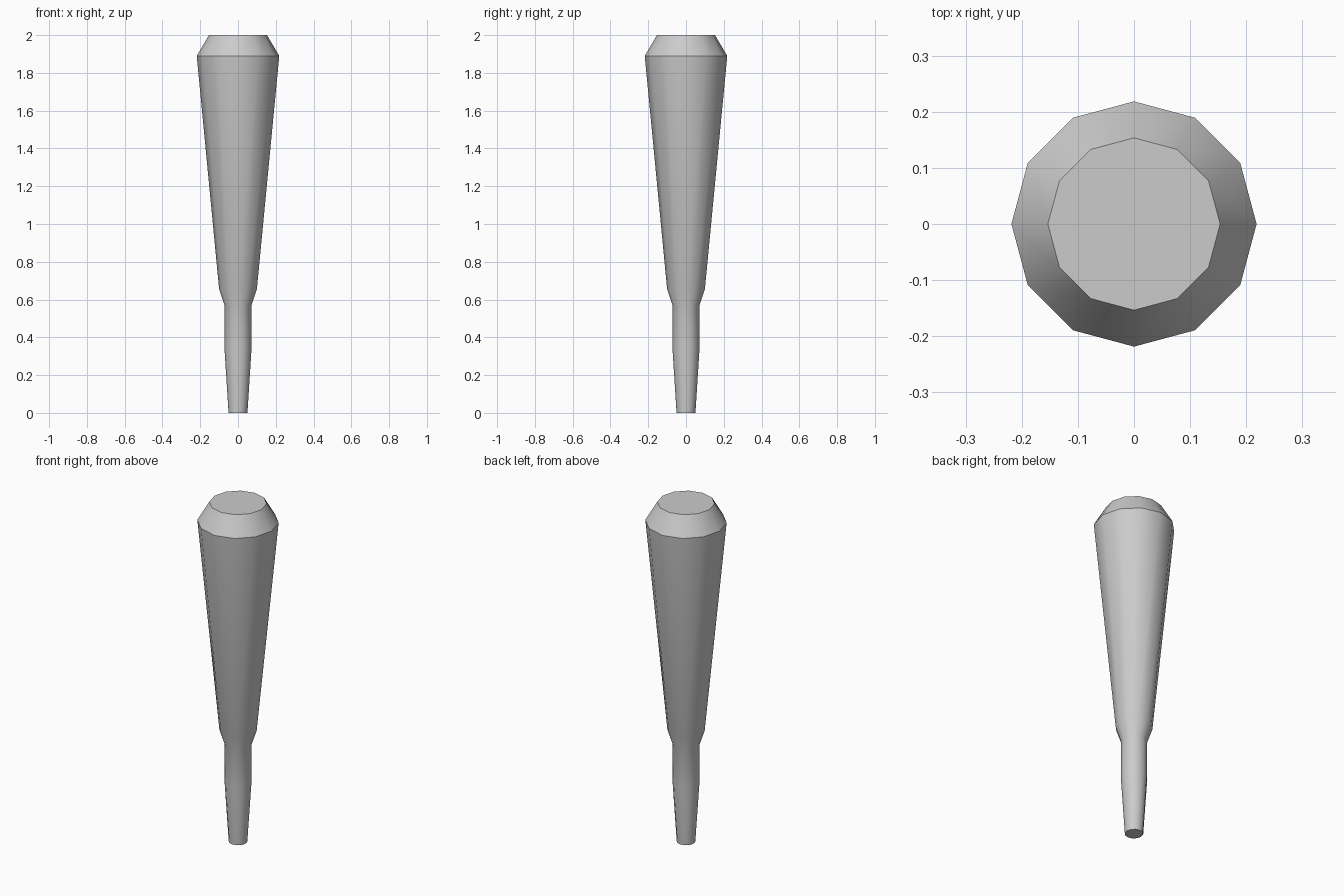
import bpy, bmesh
from math import cos, sin, pi, radians

if "Cube" in bpy.data.objects:
    bpy.data.objects.remove(bpy.data.objects["Cube"])

SIDES = 12
# (radius, height) profile: grip end, grip, neck flare, barrel, bevelled tip
PROFILE = [(0.05, 0.0), (0.072, 0.345), (0.072, 0.572),
           (0.1, 0.655), (0.2185, 1.89), (0.1535, 2.0)]


def lathe(name, profile, sides):
    bm = bmesh.new()
    rings = [[bm.verts.new((r * cos(2 * pi * i / sides), r * sin(2 * pi * i / sides), z))
              for i in range(sides)] for r, z in profile]
    for low, high in zip(rings, rings[1:]):
        for i in range(sides):
            j = (i + 1) % sides
            bm.faces.new((low[i], low[j], high[j], high[i]))
    # End caps
    bm.faces.new(rings[0][::-1])
    bm.faces.new(rings[-1])
    mesh = bpy.data.meshes.new(name)
    bm.to_mesh(mesh)
    bm.free()
    obj = bpy.data.objects.new(name, mesh)
    bpy.context.collection.objects.link(obj)
    return obj


# Club body, smooth around its sides with crisp tip and end edges
club = lathe("club", PROFILE, SIDES)
bpy.context.view_layer.objects.active = club
club.select_set(True)
bpy.ops.object.shade_smooth_by_angle(angle=radians(31))
